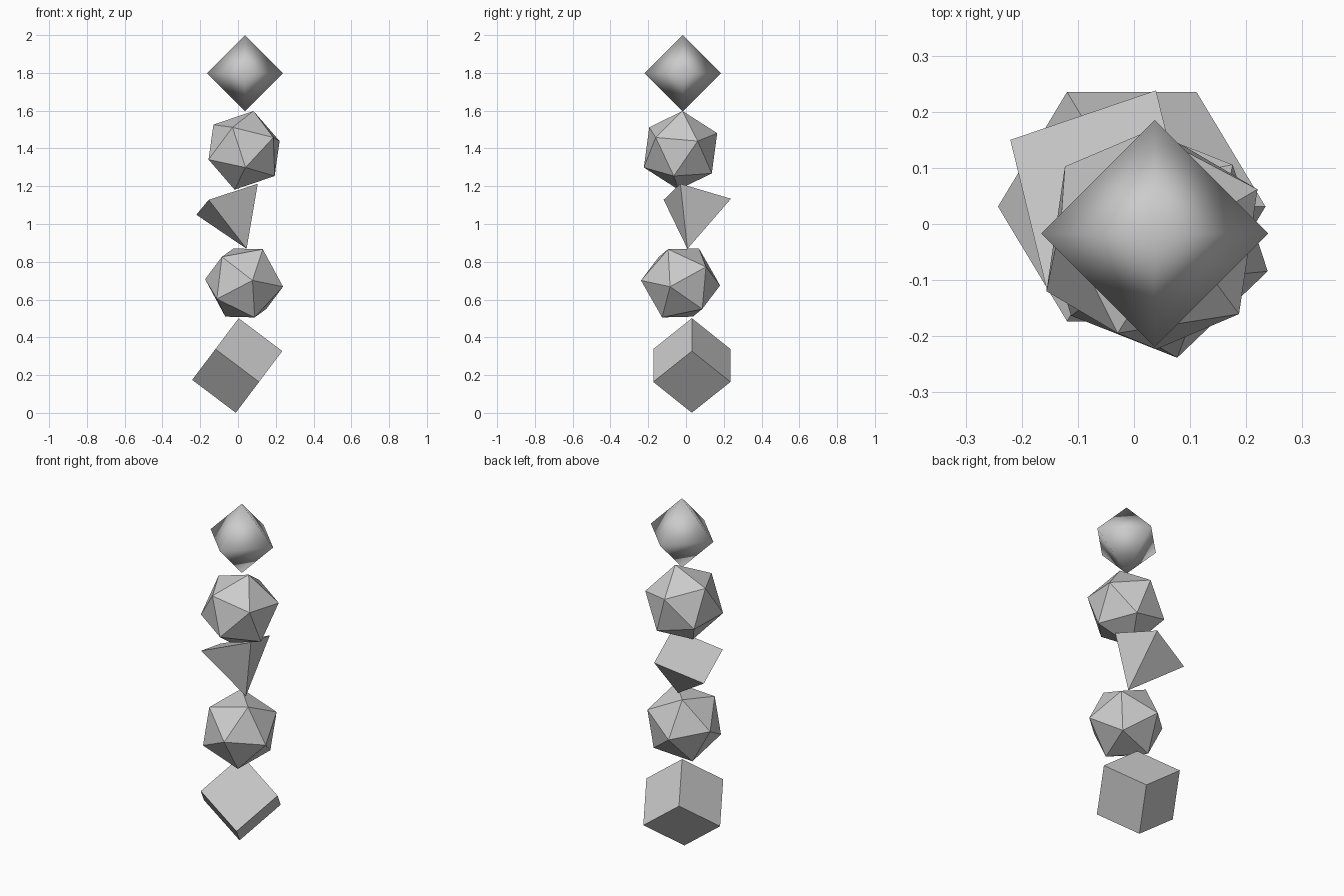
import bpy, bmesh
from math import cos, sin, tau, radians, sqrt
from mathutils import Vector, Matrix

if "Cube" in bpy.data.objects:
    bpy.data.objects.remove(bpy.data.objects["Cube"])


def hull_solid(name, centre, points):
    """Convex solid around a centre, from corner offsets."""
    bm = bmesh.new()
    for p in points:
        bm.verts.new(p)
    bmesh.ops.convex_hull(bm, input=bm.verts)
    bmesh.ops.recalc_face_normals(bm, faces=bm.faces)
    mesh = bpy.data.meshes.new(name)
    bm.to_mesh(mesh)
    bm.free()
    obj = bpy.data.objects.new(name, mesh)
    obj.location = centre
    bpy.context.collection.objects.link(obj)
    return obj


def icosahedron(name, centre, radius, corner, neighbour):
    """Icosahedron oriented by the directions of two adjacent corners."""
    a = Vector(corner).normalized()
    b = Vector(neighbour)
    e = (b - a * a.dot(b)).normalized()
    f = a.cross(e)
    half = [a] + [(a + 2 * (cos(k * tau / 5) * e + sin(k * tau / 5) * f)) / sqrt(5)
                  for k in range(5)]
    return hull_solid(name, centre, [s * radius * p for p in half for s in (1, -1)])


# bottom cube, balanced on a corner
bpy.ops.mesh.primitive_cube_add(size=0.289, location=(-0.004, 0.031, 0.251),
                                rotation=(radians(45), radians(37), 0))
bpy.context.object.name = "bottom_cube"

# two icosahedra
icosahedron("lower_icosahedron", (0.032, -0.029, 0.688), 0.2145,
            (8.5, -39.6, 2.5), (38.5, -12.4, -3.5))
icosahedron("upper_icosahedron", (0.032, -0.029, 1.390), 0.2145,
            (1.5, -36.3, -17), (-11.5, -30.8, 23))

# square pyramid, tipped with its apex down
base = Vector((-0.058, 0.060, 1.131))
axis = Vector((0.103, -0.052, -0.261)).normalized()
u = Vector((0.325, -0.18, 0.165))
u = (u - axis * axis.dot(u)).normalized()
v = axis.cross(u)
depth = 0.287
bpy.ops.mesh.primitive_cone_add(vertices=4, radius1=0.203, radius2=0, depth=depth)
pyramid = bpy.context.object
pyramid.name = "middle_pyramid"
pyramid.matrix_world = (Matrix.Translation(base + axis * depth / 2)
                        @ Matrix((u, v, axis)).transposed().to_4x4())

# smooth-shaded octahedron on top
r = 0.202
top = hull_solid("top_octahedron", (0.037, -0.017, 1.798),
                 [(r, 0, 0), (-r, 0, 0), (0, r, 0), (0, -r, 0), (0, 0, r), (0, 0, -r)])
for face in top.data.polygons:
    face.use_smooth = True
